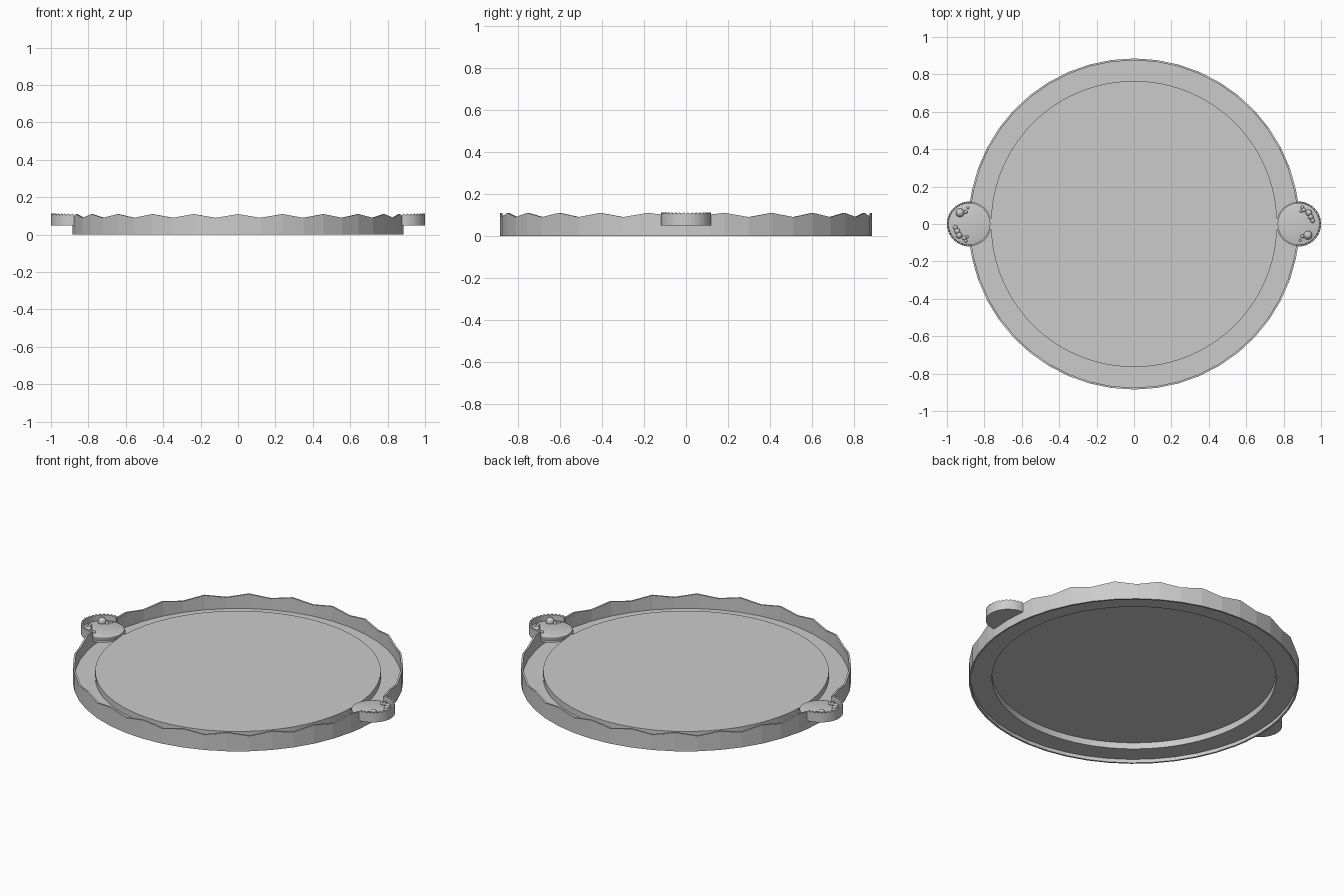
import bpy
import bmesh
from math import sin, cos, radians, pi

cube = bpy.data.objects.get("Cube")
if cube:
    bpy.data.objects.remove(cube)


def finish(name, bm):
    bmesh.ops.remove_doubles(bm, verts=bm.verts, dist=1e-5)
    bmesh.ops.recalc_face_normals(bm, faces=bm.faces)
    mesh = bpy.data.meshes.new(name)
    bm.to_mesh(mesh)
    bm.free()
    obj = bpy.data.objects.new(name, mesh)
    bpy.context.collection.objects.link(obj)
    return obj


def smooth(obj):
    bpy.ops.object.select_all(action='DESELECT')
    obj.select_set(True)
    bpy.context.view_layer.objects.active = obj
    bpy.ops.object.shade_smooth_by_angle(angle=radians(30))


def lathe(name, profile, steps, cx=0):
    """Revolve a radius/height profile about a vertical axis."""
    bm = bmesh.new()
    verts = [bm.verts.new((cx + r, 0, z)) for r, z in profile]
    edges = [bm.edges.new(pair) for pair in zip(verts, verts[1:])]
    bmesh.ops.spin(bm, geom=verts + edges, cent=(cx, 0, 0), axis=(0, 0, 1),
                   angle=2 * pi, steps=steps, use_duplicate=False)
    obj = finish(name, bm)
    smooth(obj)
    return obj


def curved_wall(name, cx, outer, inner, stations, closed=False):
    """Thin upright wall through (angle, bottom, top) stations."""
    bm = bmesh.new()
    loops = []
    for angle, low, high in stations:
        c, s = cos(radians(angle)), sin(radians(angle))
        corners = ((outer, low), (outer, high), (inner, high), (inner, low))
        loops.append([bm.verts.new((cx + r * c, r * s, z)) for r, z in corners])
    following = loops[1:] + loops[:1] if closed else loops[1:]
    for a, b in zip(loops, following):
        for i in range(4):
            j = (i + 1) % 4
            bm.faces.new((a[i], b[i], b[j], a[j]))
    if not closed:
        bm.faces.new(loops[0])
        bm.faces.new(loops[-1])
    return finish(name, bm)


# Thin floor with a raised central disc
lathe("tray_floor", [(0, .062), (.765, .062), (.765, .025), (.878, .025),
                     (.878, .021), (.761, .021), (.761, .058), (0, .058)], 96)

# Zigzag rim, lowered where the pads cross it
spacing = 7.8
half = [(0, 0, .05), (7.4, 0, .05), (7.5, 0, .102)]
half += [(90 + k * spacing, 0, .11 if k % 2 == 0 else .09) for k in range(-10, 11)]
half += [(172.5, 0, .102), (172.6, 0, .05)]
rim = half + [(a + 180, low, high) for a, low, high in half]
curved_wall("zigzag_rim", 0, .885, .875, rim, closed=True)

# Pebbles on the right pad: x, y, radius; rotated half a turn for the other pad
pebbles = [(.93, -.06, .023), (.9, -.065, .01), (.888, -.088, .007),
           (.955, .018, .012), (.945, .038, .015), (.935, .06, .017),
           (.908, .075, .012), (.893, .068, .008), (.9, .09, .009)]

for side, label in ((1, "left"), (-1, "right")):
    cx = side * .88
    # Round pad with a stepped edge
    lathe(label + "_pad", [(0, .05), (.118, .05), (.118, .062), (.112, .062),
                           (.112, .074), (.1, .078), (0, .078)], 48, cx)
    # Serrated outer wall of the pad
    turn = 0 if side > 0 else 180
    wall = [(turn - 92 + 184 * i / 36, .05, .112 if i % 2 else .104)
            for i in range(37)]
    curved_wall(label + "_pad_wall", cx, .12, .111, wall)
    # Pebbles
    for n, (x, y, r) in enumerate(pebbles):
        bpy.ops.mesh.primitive_uv_sphere_add(segments=16, ring_count=8, radius=r,
                                             location=(side * x, side * y, .078 + r * .3))
        stone = bpy.context.object
        stone.name = f"{label}_pebble_{n + 1}"
        smooth(stone)
